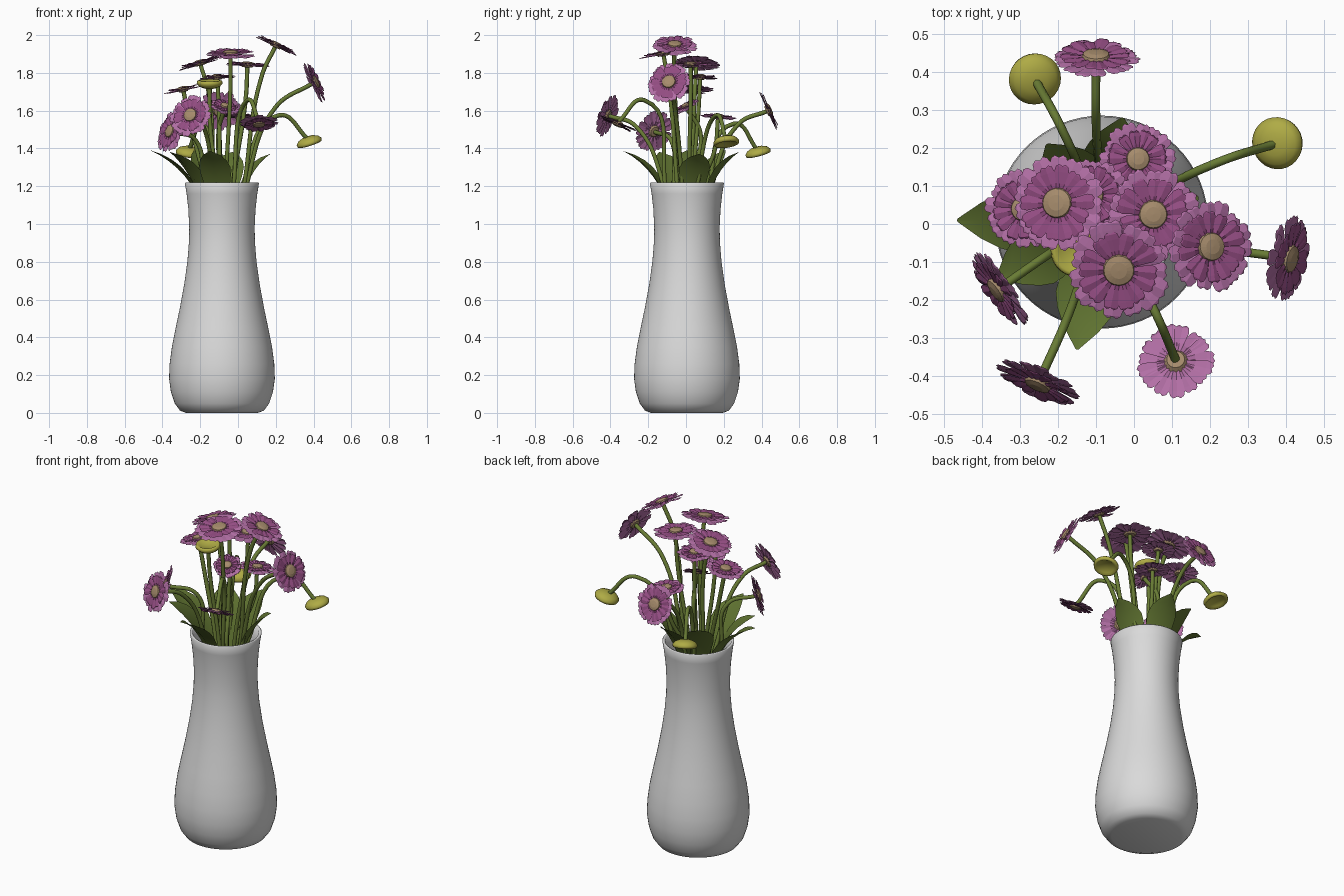
import bpy, bmesh, math, random
from mathutils import Vector, Matrix

if "Cube" in bpy.data.objects:
    bpy.data.objects.remove(bpy.data.objects["Cube"])

random.seed(4)
CX, CY = -0.085, 0.005          # vase axis


def mat(name, rgb):
    m = bpy.data.materials.new(name)
    m.diffuse_color = (*rgb, 1)
    m.use_nodes = True
    m.node_tree.nodes["Principled BSDF"].inputs["Base Color"].default_value = m.diffuse_color
    return m


WHITE = mat("white_ceramic", (0.70, 0.70, 0.70))
LIGHT = mat("light_pink_petal", (0.45, 0.16, 0.38))
DARK = mat("deep_pink_petal", (0.30, 0.075, 0.23))
TAN = mat("tan_centre", (0.38, 0.26, 0.15))
GREEN = mat("stem_green", (0.14, 0.20, 0.035))
LEAF = mat("leaf_green", (0.115, 0.17, 0.03))
BUD = mat("bud_yellow", (0.43, 0.41, 0.06))


def add(name, bm, mats, smooth=True):
    me = bpy.data.meshes.new(name)
    bm.to_mesh(me)
    bm.free()
    for m in mats:
        me.materials.append(m)
    for p in me.polygons:
        p.use_smooth = smooth
    ob = bpy.data.objects.new(name, me)
    bpy.context.collection.objects.link(ob)
    return ob


def lathe(bm, prof, n, M=Matrix(), mi=0):
    """Revolve (radius, height) points; radius 0 becomes a pole."""
    rings = []
    for r, z in prof:
        k = 1 if r == 0 else n
        rings.append([bm.verts.new(M @ Vector((r * math.cos(math.tau * i / n),
                                               r * math.sin(math.tau * i / n), z))) for i in range(k)])
    faces = []
    for a, b in zip(rings, rings[1:]):
        for i in range(n):
            j = (i + 1) % n
            vs = [a[i % len(a)], a[j % len(a)], b[j % len(b)], b[i % len(b)]]
            f = bm.faces.new(list(dict.fromkeys(vs)))
            f.material_index = mi
            faces.append(f)
    bmesh.ops.recalc_face_normals(bm, faces=faces)


# vase: outer wall, rim, inner wall
outer = [(0, 0.004), (0.19, 0.0), (0.222, 0.012), (0.25, 0.05), (0.27, 0.11), (0.28, 0.18), (0.277, 0.26),
         (0.265, 0.35), (0.245, 0.45), (0.222, 0.56), (0.2, 0.68), (0.183, 0.8), (0.175, 0.9),
         (0.173, 0.98), (0.178, 1.08), (0.187, 1.16), (0.196, 1.215)]
inner = [(0.192, 1.22), (0.18, 1.215), (0.17, 1.15), (0.158, 1.0), (0.16, 0.88), (0.185, 0.68), (0.25, 0.35),
         (0.262, 0.2), (0.2, 0.04), (0, 0.03)]
bm = bmesh.new()
lathe(bm, outer + inner, 64, Matrix.Translation((CX, CY, 0)))
add("vase", bm, [WHITE])


def frame(pos, n):
    return Matrix.Translation(pos) @ Vector(n).to_track_quat('Z', 'Y').to_matrix().to_4x4()


def stem(name, pts):
    cu = bpy.data.curves.new(name, 'CURVE')
    cu.dimensions = '3D'
    cu.bevel_depth = 0.0115
    cu.bevel_resolution = 2
    cu.resolution_u = 10
    sp = cu.splines.new('BEZIER')
    sp.bezier_points.add(len(pts) - 1)
    for bp, p in zip(sp.bezier_points, pts):
        bp.co = p
        bp.handle_left_type = bp.handle_right_type = 'AUTO'
    tmp = bpy.data.objects.new(name + "_path", cu)
    bpy.context.collection.objects.link(tmp)
    dg = bpy.context.evaluated_depsgraph_get()
    me = bpy.data.meshes.new_from_object(tmp.evaluated_get(dg))
    bpy.data.objects.remove(tmp)
    bm = bmesh.new()
    bm.from_mesh(me)
    for f in bm.faces:
        f.material_index = 0
    add(name, bm, [GREEN])


def stem_to(name, head, n, mid):
    """Stem from the vase floor through the neck to a head."""
    h, n = Vector(head), Vector(n).normalized()
    d = Vector((h.x - CX, h.y - CY, 0))
    neck = Vector((CX, CY, 1.18)) + d * min(0.4, 0.125 / max(d.length, 0.01))
    foot = Vector((CX, CY, 0.12)) - d * 0.25
    mid = Vector(mid) if mid else h - n * 0.17
    stem(name, [foot, neck, mid, h - n * 0.008])


def petals(bm, M, R, count, z, mi, lift):
    prof = [(0.22, 0.06), (0.5, 0.13), (0.8, 0.2), (0.94, 0.17)]
    for i in range(count):
        a = math.tau * (i + random.uniform(-0.15, 0.15)) / count
        L = R * random.uniform(0.92, 1.03)
        tilt = lift + random.uniform(-0.05, 0.05)
        P = M @ Matrix.Rotation(a, 4, 'Z')

        def v(t, w, dz=0):
            return bm.verts.new(P @ Vector((L * t, L * w, z + L * t * tilt + dz)))
        rows = [(v(t, -w), v(t, 0, 0.004), v(t, w)) for t, w in prof]
        rows.append((v(1.0, -0.09), v(0.955, 0), v(1.0, 0.09)))   # notched tip
        for p, q in zip(rows, rows[1:]):
            for k in (0, 1):
                f = bm.faces.new((p[k], q[k], q[k + 1], p[k + 1]))
                f.material_index = mi


# flower heads: position, facing, radius, optional stem midpoint
flowers = [
    ((-0.10, 0.435, 1.60), (0.0, 0.9, 0.4), 0.118, None),
    ((0.405, -0.09, 1.75), (0.87, -0.2, 0.42), 0.12, (0.2, -0.06, 1.62)),
    ((-0.355, -0.17, 1.49), (-0.75, -0.52, 0.28), 0.115, None),
    ((-0.25, -0.415, 1.575), (-0.38, -0.85, 0.32), 0.118, None),
    ((0.11, -0.36, 1.535), (0.05, -0.4, -0.9), 0.105, (0.05, -0.22, 1.655)),
    ((0.20, -0.06, 1.945), (0.42, 0.02, 0.9), 0.122, None),
    ((-0.04, -0.12, 1.90), (0.0, -0.17, 0.98), 0.135, None),
    ((0.05, 0.025, 1.84), (0.05, 0.0, 1.0), 0.122, None),
    ((-0.20, 0.055, 1.85), (-0.27, 0.05, 0.96), 0.13, None),
    ((0.01, 0.17, 1.565), (0.05, 0.1, 1.0), 0.10, None),
    ((-0.29, 0.04, 1.71), (-0.2, 0.0, 0.97), 0.105, None),
    ((-0.11, 0.075, 1.775), (-0.05, 0.05, 1.0), 0.098, None),
    ((-0.07, 0.0, 1.62), (0.2, -0.45, 0.85), 0.08, None),
]
for i, (pos, n, R, mid) in enumerate(flowers, 1):
    M = frame(pos, n)
    bm = bmesh.new()
    petals(bm, M, R, 15, -0.004, 0, 0.03)
    petals(bm, M, R * 0.8, 14, 0.003, 1, 0.08)
    c = R * 0.32
    lathe(bm, [(0, -0.012), (c * 0.7, -0.01), (c, 0.004), (c * 0.9, 0.014), (c * 0.5, 0.019), (0, 0.02)], 20, M, 2)
    add(f"flower_head_{i}", bm, [LIGHT, DARK, TAN], False)
    stem_to(f"flower_stem_{i}", pos, n, mid)

# nodding buds: domed back, hollowed face
buds = [
    ((0.375, 0.212, 1.44), (0.3, 0.12, -0.95), (0.215, 0.16, 1.575)),
    ((-0.26, 0.38, 1.385), (-0.12, 0.25, -0.95), (-0.19, 0.25, 1.53)),
    ((-0.15, -0.07, 1.74), (0.0, -0.1, 1.0), None),
]
for i, (pos, n, mid) in enumerate(buds, 1):
    bm = bmesh.new()
    lathe(bm, [(0, -0.024), (0.03, -0.022), (0.055, -0.012), (0.069, 0.004), (0.066, 0.018),
               (0.056, 0.021), (0.046, 0.012), (0, 0.008)], 28, frame(pos, n))
    add(f"bud_{i}", bm, [BUD])
    stem_to(f"bud_stem_{i}", pos, n, mid)

# broad pointed leaves curving out over the rim
tips = [(-0.465, 0.01, 1.39), (-0.36, -0.14, 1.38), (-0.15, -0.33, 1.385),
        (0.17, 0.07, 1.37), (-0.03, 0.28, 1.38), (-0.23, 0.21, 1.39)]
widths = [0.012, 0.02, 0.03, 0.042, 0.057, 0.071, 0.081, 0.084, 0.072, 0.046, 0.004]
for i, tip in enumerate(tips, 1):
    tip = Vector(tip)
    c = Vector((CX, CY, 0))
    d = Vector((tip.x - CX, tip.y - CY, 0)).normalized()
    side = Vector((-d.y, d.x, 0))
    p0, p1 = c + d * 0.05 + Vector((0, 0, 0.9)), c + d * 0.11 + Vector((0, 0, 1.27))
    bm = bmesh.new()
    rows = []
    for k, w in enumerate(widths):
        t = k / (len(widths) - 1)
        p = p0 * (1 - t) ** 2 + p1 * 2 * t * (1 - t) + tip * t * t
        fold = -d * w * 0.2 + Vector((0, 0, w * 0.12))
        rows.append([bm.verts.new(q) for q in (p - side * w + fold, p, p + side * w + fold)])
    for a, b in zip(rows, rows[1:]):
        for k in (0, 1):
            bm.faces.new((a[k], a[k + 1], b[k + 1], b[k]))
    add(f"leaf_{i}", bm, [LEAF])
